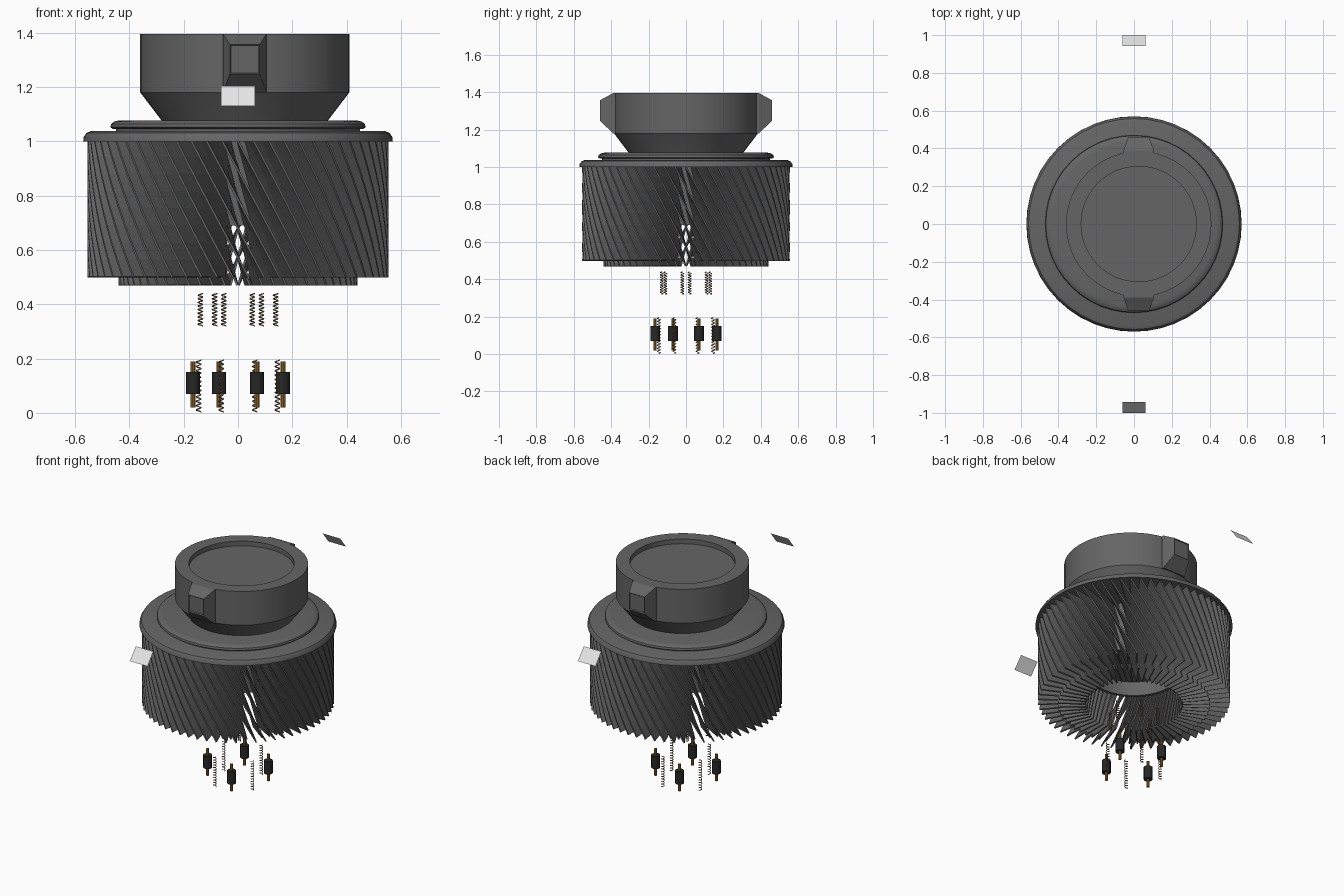
import bpy, bmesh
from math import sin, cos, pi, radians
from mathutils import Matrix, Vector

cube = bpy.data.objects.get("Cube")
if cube:
    bpy.data.objects.remove(cube, do_unlink=True)


def material(name, r, g, b):
    m = bpy.data.materials.new(name)
    m.use_nodes = True
    m.diffuse_color = (r, g, b, 1)
    m.node_tree.nodes["Principled BSDF"].inputs["Base Color"].default_value = (r, g, b, 1)
    return m


GREY = material("dark grey metal", 0.13, 0.13, 0.13)
WHITE = material("white panel", 0.8, 0.8, 0.8)
BLACK = material("black plastic", 0.02, 0.02, 0.02)
COPPER = material("copper", 0.36, 0.17, 0.03)
BRONZE = material("bronze wire", 0.33, 0.22, 0.13)


def finish(name, bm, mat, smooth=False):
    me = bpy.data.meshes.new(name)
    bm.to_mesh(me)
    bm.free()
    me.materials.append(mat)
    ob = bpy.data.objects.new(name, me)
    bpy.context.collection.objects.link(ob)
    if smooth:
        bpy.ops.object.select_all(action='DESELECT')
        ob.select_set(True)
        bpy.context.view_layer.objects.active = ob
        bpy.ops.object.shade_smooth_by_angle(angle=radians(30))
    return ob


def lathe(name, profile, mat, steps=48, centre=(0, 0), smooth=True):
    """Turn an (r, z) profile around a vertical axis."""
    bm = bmesh.new()
    vs = [bm.verts.new((r, 0, z)) for r, z in profile]
    es = [bm.edges.new(p) for p in zip(vs, vs[1:])]
    bmesh.ops.spin(bm, geom=vs + es, axis=(0, 0, 1), cent=(0, 0, 0),
                   angle=2 * pi, steps=steps)
    bmesh.ops.remove_doubles(bm, verts=bm.verts, dist=0.0005)
    bmesh.ops.recalc_face_normals(bm, faces=bm.faces)
    bmesh.ops.translate(bm, verts=bm.verts, vec=(*centre, 0))
    return finish(name, bm, mat, smooth)


# Cap, slightly off centre, with a recessed top
CAP_X = 0.025
lathe("cap", [(0, 1.05), (0.29, 1.05), (0.305, 1.075), (0.385, 1.18), (0.385, 1.395),
              (0.305, 1.395), (0.305, 1.365), (0, 1.365)], GREY, centre=(CAP_X, 0))

# Bevelled lugs on the front and back of the cap
for side, name in ((-1, "front_lug"), (1, "back_lug")):
    bm = bmesh.new()
    for y, half, low, high in ((0.34, 0.08, 1.18, 1.395), (0.39, 0.08, 1.18, 1.395),
                               (0.46, 0.055, 1.248, 1.357)):
        for x in (-half, half):
            for z in (low, high):
                bm.verts.new((CAP_X + x, side * y, z))
    bmesh.ops.convex_hull(bm, input=bm.verts)
    bmesh.ops.dissolve_limit(bm, angle_limit=0.02, verts=bm.verts, edges=bm.edges)
    outer = [f for f in bm.faces if f.normal.y * side > 0.99]
    bmesh.ops.inset_region(bm, faces=outer, thickness=0.006, depth=-0.006)
    finish(name, bm, GREY)

# Stacked flanges with rounded rims
lathe("upper_flange", [(0, 1.045), (0.46, 1.045), (0.47, 1.052), (0.467, 1.064),
                       (0.455, 1.073), (0.435, 1.077), (0, 1.077)], GREY)
lathe("flange_neck", [(0.45, 1.03), (0.45, 1.05)], GREY)
lathe("lower_flange", [(0, 1.0), (0.57, 1.0), (0.568, 1.016), (0.558, 1.031),
                       (0.54, 1.038), (0, 1.038)], GREY)

# Core drum, hollow from below
lathe("core", [(0, 0.78), (0.262, 0.78), (0.262, 0.69), (0.28, 0.69),
               (0.28, 1.01)], GREY)

# Twisted cooling fins, the inner part hanging a little lower
FINS, LEVELS, TWIST = 60, 8, radians(28)
bm = bmesh.new()
for i in range(FINS):
    for r0, r1, bottom in ((0.28, 0.44, 0.47), (0.44, 0.555, 0.5)):
        rows = []
        for k in range(LEVELS + 1):
            z = 1.005 + (bottom - 1.005) * k / LEVELS
            a = 2 * pi * i / FINS + TWIST * (1 - z) / 0.5
            rows.append([bm.verts.new((r * cos(a), r * sin(a), z)) for r in (r0, r1)])
        for (a, b), (c, d) in zip(rows, rows[1:]):
            bm.faces.new((a, b, d, c))
fins = finish("cooling_fins", bm, GREY)
thick = fins.modifiers.new("thickness", 'SOLIDIFY')
thick.thickness = 0.008
thick.offset = 0

# Floating tilted panels in front and behind
for side, name in ((-1, "front_panel"), (1, "back_panel")):
    bm = bmesh.new()
    corners = [(0.062, 1.0, 1.13), (-0.062, 1.0, 1.13),
               (-0.062, 0.942, 1.203), (0.062, 0.942, 1.203)]
    face = bm.faces.new([bm.verts.new((x, side * y, z)) for x, y, z in corners])
    face.normal_update()
    if face.normal.z < 0:
        face.normal_flip()
    finish(name, bm, WHITE)


def spring(name, x, y, low, high, turns, mat):
    """Coil a thin wire around a vertical axis."""
    cu = bpy.data.curves.new(name, 'CURVE')
    cu.dimensions = '3D'
    cu.bevel_depth = 0.0025
    cu.bevel_resolution = 0
    path = cu.splines.new('POLY')
    n = turns * 10
    path.points.add(n)
    for i, p in enumerate(path.points):
        a = 2 * pi * i / 10
        p.co = (x + 0.0085 * cos(a), y + 0.0085 * sin(a), low + (high - low) * i / n, 1)
    cu.materials.append(mat)
    bpy.context.collection.objects.link(bpy.data.objects.new(name, cu))


# Four contact pins, each with a black sleeve, and four tall springs between them
for i in range(4):
    turn = Matrix.Rotation(i * pi / 2, 3, 'Z')
    pin = turn @ Vector((0.165, 0.07, 0))
    at = (pin.x, pin.y)
    lathe(f"pin_rod_{i + 1}", [(0, 0.02), (0.009, 0.02), (0.009, 0.19), (0, 0.19)],
          COPPER, 10, at)
    lathe(f"pin_sleeve_{i + 1}", [(0, 0.07), (0.026, 0.07), (0.026, 0.15), (0, 0.15)],
          BLACK, 12, at)
    coil = turn @ Vector((0.145, -0.062, 0))
    spring(f"tall_spring_{i + 1}", coil.x, coil.y, 0.003, 0.195, 12, BRONZE)

# Ring of six short springs under the core
for i in range(6):
    a = radians(8 + 60 * i)
    spring(f"short_spring_{i + 1}", 0.14 * cos(a), 0.14 * sin(a), 0.32, 0.44, 9, BRONZE)
